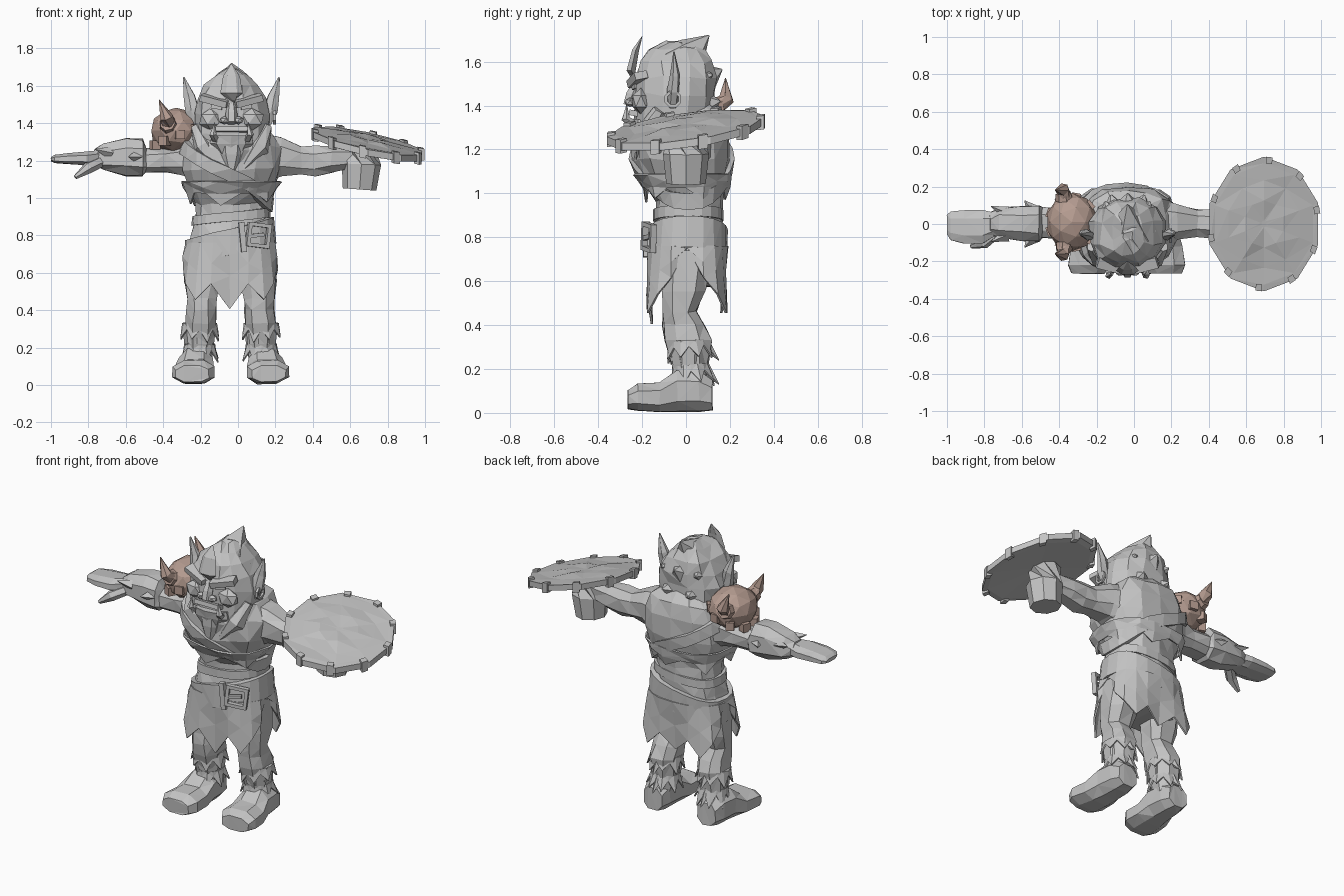
import bpy, bmesh, math, random
from mathutils import Vector, Matrix

random.seed(4)
MID = -0.035  # x of the body's centre line
if "Cube" in bpy.data.objects:
    bpy.data.objects.remove(bpy.data.objects["Cube"], do_unlink=True)


def material(name, rgb):
    m = bpy.data.materials.new(name)
    m.use_nodes = True
    m.diffuse_color = (*rgb, 1)
    m.node_tree.nodes["Principled BSDF"].inputs["Base Color"].default_value = (*rgb, 1)
    return m


GREY = material("plain grey", (0.55, 0.55, 0.55))
BROWN = material("dusty brown", (0.46, 0.33, 0.28))


def finish(name, bm, mat=GREY, thick=0):
    bmesh.ops.recalc_face_normals(bm, faces=bm.faces)
    mesh = bpy.data.meshes.new(name)
    bm.to_mesh(mesh)
    bm.free()
    mesh.materials.append(mat)
    ob = bpy.data.objects.new(name, mesh)
    bpy.context.collection.objects.link(ob)
    if thick:
        ob.modifiers.new("thickness", "SOLIDIFY").thickness = thick
    return ob


def skin(name, rings, mat=GREY, caps=True, loop=False, thick=0):
    """Join rings of points into one faceted surface."""
    bm = bmesh.new()
    vs = [[bm.verts.new(p) for p in ring] for ring in rings]
    n = len(vs[0])
    for a, b in zip(vs, vs[1:] + (vs[:1] if loop else [])):
        for i in range(n):
            bm.faces.new((a[i], a[(i + 1) % n], b[(i + 1) % n], b[i]))
    if caps and not loop:
        bm.faces.new(vs[0])
        bm.faces.new(vs[-1])
    bmesh.ops.triangulate(bm, faces=bm.faces)
    return finish(name, bm, mat, thick)


def oval(angle, lo1, hi1, lo2, hi2, grow=0):
    """Point on a slightly squared oval that fills the given bounds."""
    c, s = math.cos(angle), math.sin(angle)
    c, s = (math.copysign(abs(v) ** 0.8, v) for v in (c, s))
    return ((lo1 + hi1) / 2 + c * ((hi1 - lo1) / 2 + grow),
            (lo2 + hi2) / 2 + s * ((hi2 - lo2) / 2 + grow))


def loft(name, axis, sections, sides=10, rough=0.006, mirror=False):
    """Sections are (position on axis, bounds of the two other axes)."""
    rings = []
    for t, *bounds in sections:
        ring = []
        for i in range(sides):
            u, v = oval(math.tau * (i + 0.5) / sides, *bounds)
            p = {"x": (t, u, v), "y": (u, t, v), "z": (u, v, t)}[axis]
            p = Vector(p) + Vector([random.uniform(-rough, rough) for _ in p])
            ring.append(Vector((2 * MID - 0.01 - p.x, p.y, p.z)) if mirror else p)
        rings.append(ring)
    return skin(name, rings)


def tube(name, points, radii, sides=6, mat=GREY, flat=1):
    """Tapering limb or spike; flat scales it across its width."""
    pts = [Vector(p) for p in points]
    rings = []
    for i, p in enumerate(pts):
        d = pts[min(i + 1, len(pts) - 1)] - pts[max(i - 1, 0)]
        rot = d.to_track_quat("Z", "Y")
        rings.append([p + rot @ Vector((radii[i] * math.cos(a), flat * radii[i] * math.sin(a), 0))
                      for a in (math.tau * k / sides for k in range(sides))])
    return skin(name, rings, mat)


def box(name, at, size, turn=(0, 0, 0), mat=GREY):
    bm = bmesh.new()
    rot = Matrix.Rotation(turn[2], 4, "Z") @ Matrix.Rotation(turn[1], 4, "Y") @ Matrix.Rotation(turn[0], 4, "X")
    bmesh.ops.create_cube(bm, size=1, matrix=Matrix.Translation(at) @ rot @ Matrix.Diagonal((*size, 1)))
    return finish(name, bm, mat)


def ball(name, at, size, mat=GREY, detail=1):
    bm = bmesh.new()
    bmesh.ops.create_icosphere(bm, subdivisions=detail, radius=1,
                               matrix=Matrix.Translation(at) @ Matrix.Diagonal((*size, 1)))
    return finish(name, bm, mat)


def hoop(name, at, radius, thick, sides, turn):
    rings = []
    rot = Matrix.Rotation(turn[1], 3, "Z") @ Matrix.Rotation(turn[0], 3, "Y")
    for k in range(sides):
        a = math.tau * (k + 0.5) / sides
        out = Vector((math.cos(a), 0, math.sin(a)))
        rings.append([Vector(at) + rot @ (out * (radius + x * thick) + Vector((0, y * thick, 0)))
                      for x, y in ((-1, -1), (1, -1), (1, 1), (-1, 1))])
    return skin(name, rings, loop=True)


def fur_cuff(name, at, direction, r_in, r_out, length, points=8):
    rot = Vector(direction).to_track_quat("Z", "Y")
    base, hem = [], []
    for i in range(points * 2):
        a = math.tau * i / points / 2
        r, h = (r_out, length * random.uniform(0.8, 1.1)) if i % 2 else (r_in * 1.05, length * 0.3)
        base.append(Vector(at) + rot @ Vector((r_in * math.cos(a), r_in * math.sin(a), 0)))
        hem.append(Vector(at) + rot @ Vector((r * math.cos(a), r * math.sin(a), h)))
    return skin(name, [base, hem], caps=False, thick=0.008)


# Torso
TORSO = [(0.58, -.25, .17, -.12, .13), (0.70, -.27, .18, -.15, .16), (0.80, -.25, .175, -.15, .165),
         (0.88, -.235, .165, -.14, .16), (0.97, -.23, .16, -.14, .16), (1.04, -.265, .185, -.19, .18),
         (1.15, -.30, .23, -.24, .20), (1.27, -.30, .23, -.235, .20), (1.36, -.25, .18, -.19, .185),
         (1.42, -.15, .08, -.12, .13)]
loft("torso", "z", TORSO, 14, 0.01)


def on_torso(angle, z, grow):
    for a, b in zip(TORSO, TORSO[1:]):
        if z <= b[0]:
            f = max(0, (z - a[0]) / (b[0] - a[0]))
            return Vector((*oval(angle, *[p + (q - p) * f for p, q in zip(a[1:], b[1:])], grow), z))


def band(name, middle, slope, height, out):
    """Strip wrapped around the torso, tilted from side to side."""
    rings = []
    for i in range(20):
        a = math.tau * i / 20
        z = middle + slope * math.cos(a) * 0.22
        rings.append([on_torso(a, z + s * height / 2, g) for s, g in
                      ((-1, -.01), (-1, out), (1, out), (1, -.01))])
    return skin(name, rings, loop=True)


band("chest_strap", 1.12, -0.72, 0.075, 0.022)
band("waist_wrap", 0.90, 0.1, 0.05, 0.01)
band("belt", 0.765, 0.28, 0.14, 0.028)
hoop("buckle", (0.11, -0.17, 0.80), 0.078, 0.014, 4, (0.12, 0.35))
box("belt_tongue", (0.10, -0.175, 0.80), (0.08, 0.02, 0.02), (0, -0.1, 0.35))
box("belt_loop", (0.025, -0.18, 0.79), (0.03, 0.03, 0.16), (0, -0.1, 0.1))


# Ragged cloth: kilt and jerkin hem
def ragged(name, top, middle, hem, flare, count):
    rings = [[], [], []]
    for i in range(count):
        a = math.tau * i / count
        low = hem(i, a)
        corner = abs(math.sin(2 * a)) * flare
        for ring, z, g in zip(rings, (top, (top + low) / 2, low), (.018, .01 + corner / 2, corner)):
            p = on_torso(a, max(z, middle), g + random.uniform(-.006, .006))
            ring.append(Vector((p.x, p.y, z)))
    skin(name, rings, caps=False, thick=0.01)


def kilt_hem(i, a):
    notch = 0.22 * max(0, abs(math.cos(a)) - 0.82) / 0.18
    return (0.455 if i % 2 else 0.54) + notch - (0.05 if i == 15 else 0)


ragged("kilt", 0.76, 0.68, kilt_hem, 0.055, 20)
ragged("jerkin_hem", 1.09, 1.02, lambda i, a: random.uniform(.955, .98) if i % 3 == 1 else 1.03, 0.012, 18)

# Legs and feet
LEG = [(.12, .06, .21, -.04, .10), (.20, .05, .20, -.06, .10), (.33, .035, .21, -.10, .12),
       (.40, .03, .20, -.11, .09), (.46, .03, .20, -.11, .05), (.55, .01, .21, -.11, .09),
       (.74, -.01, .20, -.13, .14)]
FOOT = [(.12, .08, .21, .01, .15), (.06, .06, .23, 0, .20), (-.04, .05, .24, 0, .20),
        (-.12, .04, .265, 0, .14), (-.22, .04, .28, .005, .135), (-.265, .07, .26, .015, .105)]
for side, flip in (("left", False), ("right", True)):
    x = 2 * MID - 0.135 if flip else 0.125
    loft(side + "_leg", "z", LEG, 8, mirror=flip)
    loft(side + "_foot", "y", FOOT, 8, 0.003, mirror=flip)
    fur_cuff(side + "_ankle_fur", (x, 0.02, 0.22), (0, 0.1, -1), 0.083, 0.11, 0.10)
    fur_cuff(side + "_shin_fur", (x, 0.01, 0.33), (0, 0.1, -1), 0.093, 0.112, 0.09)
    tube(side + "_shin_wrap", [(x, 0.01, 0.22), (x, 0.01, 0.33)], [.082, .095], 9)
    for z in (0.18, 0.29):
        tube("heel_tuft", [(x, .08, z + .03), (x, .15, z - .05)], [.03, .002], 4)

# Arms and hands
loft("left_arm", "x", [(.10, -.13, .15, 1.06, 1.36), (.23, -.09, .11, 1.11, 1.33), (.34, -.07, .08, 1.12, 1.28),
                       (.41, -.08, .08, 1.11, 1.28), (.50, -.08, .08, 1.13, 1.28), (.62, -.06, .06, 1.16, 1.27)], 8)
loft("right_arm", "x", [(-.15, -.13, .15, 1.07, 1.35), (-.30, -.09, .10, 1.12, 1.30), (-.38, -.08, .09, 1.13, 1.27),
                        (-.49, -.08, .09, 1.13, 1.27), (-.51, -.10, .10, 1.11, 1.32), (-.60, -.10, .10, 1.11, 1.32),
                        (-.72, -.08, .09, 1.14, 1.29), (-.77, -.06, .06, 1.17, 1.26)], 8)
loft("right_hand", "x", [(-.73, -.06, .06, 1.17, 1.26), (-.81, -.11, .08, 1.17, 1.25), (-.91, -.11, .08, 1.18, 1.24),
                         (-.98, -.09, .07, 1.185, 1.23), (-1.0, -.06, .05, 1.195, 1.22)], 8, 0.002)
tube("right_thumb", [(-.74, -.05, 1.19), (-.80, -.10, 1.16), (-.87, -.12, 1.11)], [.03, .032, .012])
for s in (-1, 1):
    tube("elbow_tuft", [(-.54, s * .07, 1.22), (-.585, s * .125, 1.22)], [.04, .002], 4)
    tube("wrist_tuft", [(-.68, s * .06, 1.24), (-.765, s * .095, 1.26)], [.035, .002], 4)
tube("left_fist", [(.66, 0, 1.29), (.66, 0, 1.18), (.65, 0, 1.045)], [.095, .105, .09], 8)

# Shield with rim clips
CENTRE = Vector((0.695, 0, 1.29))


def on_shield(angle, r, lift):
    x, y = 0.305 * r * math.cos(angle), 0.36 * r * math.sin(angle)
    return CENTRE + Vector((x, y, lift - 0.21 * x + 0.13 * y))


skin("shield", [[on_shield(math.tau * (k + .5) / 10, r, h + random.uniform(-bump, bump)) for k in range(10)]
                for r, h, bump in ((.05, -.01, 0), (.9, -.025, 0), (1, -.02, 0), (1, .015, 0), (.9, .016, .004),
                                   (.65, .02, .01), (.35, .026, .01), (.05, .024, 0))])
for k in range(10):
    a = math.tau * (k + 0.35) / 10
    skin("shield_clip", [[on_shield(a + t, r, h) for t, r in
                          ((-.06, .9), (.06, .9), (.06, 1.0), (-.06, 1.0))] for h in (-.035, .028)])

# Spiked shoulder guard
PAD = Vector((-0.332, 0.01, 1.36))
ball("shoulder_guard", PAD, (0.138, 0.155, 0.122), BROWN, 2)
for k in range(9):
    a = math.tau * k / 9
    box("guard_stud", PAD + Vector((.12 * math.cos(a), .135 * math.sin(a), -.03 + .05 * math.cos(a))),
        (.045, .05, .05), (0, 0, a), BROWN)
for s in (-1, 1):
    root = PAD + Vector((-.04, s * .12, .03))
    tube("guard_spike_base", [root, root + Vector((-.005, s * .035, .01))], [.05, .042], 7, BROWN)
    tube("guard_spike", [root, root + Vector((-.01, s * .055, .04)), root + Vector((-.05, s * .05, .135))],
         [.042, .036, .002], 6, BROWN)

# Head and hair
loft("head", "z", [(1.12, -.07, 0, -.23, -.13), (1.18, -.15, .08, -.23, .04), (1.25, -.205, .135, -.235, .10),
                   (1.34, -.235, .165, -.235, .13), (1.45, -.24, .17, -.235, .14), (1.53, -.225, .155, -.235, .14),
                   (1.60, -.18, .11, -.215, .12), (1.66, -.12, .05, -.17, .08), (1.69, -.06, -.01, -.09, .05)], 12, 0.01)
tube("hair_peak", [(MID, -.03, 1.58), (MID, .03, 1.65), (MID, .105, 1.72)], [.14, .075, .003], 5)
tube("hair_tuft", [(MID, .04, 1.50), (MID, .165, 1.565)], [.13, .003], 5)
for s in (-1, 1):
    for z, y, w in ((1.54, .12, .12), (1.42, .155, .09), (1.35, .13, .17)):
        tube("hair_tuft", [(MID + s * w * .6, y - .12, z - .02), (MID + s * w, y, z)], [.11, .006], 5)
tube("forehead_crest", [(MID, -.23, 1.49), (MID, -.25, 1.56), (MID, -.23, 1.65), (MID, -.20, 1.715)],
     [.04, .06, .045, .004], 6, flat=0.4)

# Face
for s in (-1, 1):
    box("brow", (MID + s * .09, -.222, 1.52), (.15, .06, .035), (.2, -s * .25, s * .25))
    box("eye", (MID + s * .08, -.236, 1.485), (.06, .008, .02), (0, -s * .15, s * .25))
    ball("cheek", (MID + s * .11, -.205, 1.42), (.07, .045, .06))
    ball("nostril", (MID + s * .038, -.255, 1.415), (.03, .025, .022))
    tube("tusk", [(MID + s * .085, -.24, 1.315), (MID + s * .10, -.275, 1.34), (MID + s * .09, -.27, 1.405)],
         [.022, .02, .002], 5)
    tube("jaw_whiskers", [(MID + s * .19, -.12, 1.38), (MID + s * .15, -.18, 1.27), (MID + s * .05, -.22, 1.14)],
         [.03, .055, .008], 6)
    tube("ear", [(MID + s * .18, -.06, 1.40), (MID + s * .21, -.06, 1.47), (MID + s * .225, -.05, 1.54),
                 (MID + s * .255, -.055, 1.645)], [.025, .028, .023, .003], 6, flat=1.5)
tube("nose", [(MID, -.22, 1.51), (MID, -.245, 1.45), (MID, -.26, 1.40)], [.02, .032, .03], 6)
loft("lower_jaw", "z", [(1.22, -.10, .03, -.24, -.1), (1.29, -.155, .085, -.265, -.1),
                        (1.335, -.15, .08, -.27, -.1)], 10, 0.003)
box("upper_lip", (MID, -.235, 1.365), (.17, .05, .025), (-.2, 0, 0))
tube("beard", [(MID, -.22, 1.30), (MID, -.225, 1.23), (MID, -.235, 1.10)], [.07, .06, .006], 6, flat=0.6)
hoop("earring", (.195, -.06, 1.43), 0.034, 0.007, 8, (0, math.pi / 2))
